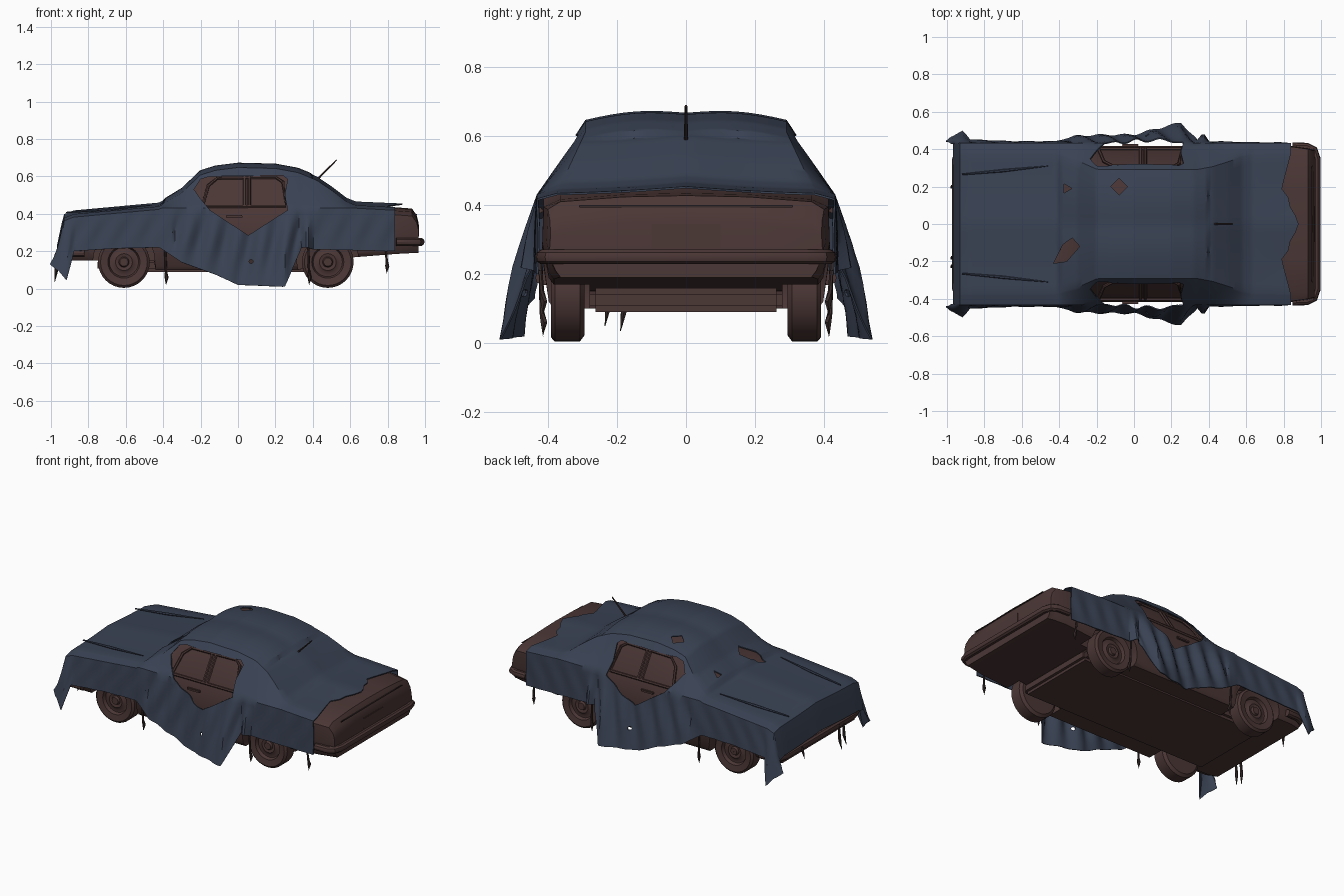
import bpy, bmesh, math
from mathutils import Vector, Matrix

if "Cube" in bpy.data.objects:
    bpy.data.objects.remove(bpy.data.objects["Cube"])


def material(name, rgb):
    m = bpy.data.materials.new(name)
    m.diffuse_color = (*rgb, 1)
    m.use_nodes = True
    m.node_tree.nodes["Principled BSDF"].inputs["Base Color"].default_value = m.diffuse_color
    return m


BLUE = material("tarp_blue", (0.042, 0.055, 0.088))
RUST = material("rust_brown", (0.070, 0.038, 0.036))
DARK = material("dark_brown", (0.040, 0.024, 0.024))


def smooth(ob, angle=35):
    bpy.ops.object.select_all(action='DESELECT')
    ob.select_set(True)
    bpy.context.view_layer.objects.active = ob
    bpy.ops.object.shade_smooth_by_angle(angle=math.radians(angle))


def finish(name, bm, mat):
    bmesh.ops.recalc_face_normals(bm, faces=bm.faces)
    me = bpy.data.meshes.new(name)
    bm.to_mesh(me)
    bm.free()
    ob = bpy.data.objects.new(name, me)
    bpy.context.collection.objects.link(ob)
    if mat:
        me.materials.append(mat)
    smooth(ob)
    return ob


def lerp(a, b, t):
    return a + (b - a) * t


def clamp(t):
    return max(0, min(1, t))


def sample(keys, x):
    # piecewise linear lookup: first column is x
    for a, b in zip(keys, keys[1:]):
        if x <= b[0]:
            return [lerp(p, q, clamp((x - a[0]) / (b[0] - a[0]))) for p, q in zip(a[1:], b[1:])]
    return list(keys[-1][1:])


def skin(bm, rows, closed=False, caps=False):
    rows = [[bm.verts.new(c) for c in r] for r in rows]
    for a, b in zip(rows, rows[1:]):
        for i in range(len(a) if closed else len(a) - 1):
            j = (i + 1) % len(a)
            bm.faces.new((a[i], a[j], b[j], b[i]))
    if caps:
        bm.faces.new(rows[0])
        bm.faces.new(rows[-1])


def prism(poly, axis, lo, hi):
    bm = bmesh.new()
    skin(bm, [[(p[0], d, p[1]) if axis == 'y' else (p[0], p[1], d) for p in poly] for d in (lo, hi)], True, True)
    ob = finish("cutter", bm, None)
    ob.hide_render = True
    return ob


def bake(ob, cutters):
    for c in cutters:
        m = ob.modifiers.new("cut", 'BOOLEAN')
        m.object, m.solver = c, 'EXACT'
    bpy.context.view_layer.update()
    me = bpy.data.meshes.new_from_object(ob.evaluated_get(bpy.context.evaluated_depsgraph_get()))
    ob.modifiers.clear()
    ob.data = me
    for c in cutters:
        bpy.data.objects.remove(c)
    smooth(ob)


def circle(cx, cz, r, n):
    return [(cx + r * math.cos(i * math.tau / n), cz + r * math.sin(i * math.tau / n)) for i in range(n)]


def box(name, c, s, mat):
    bm = bmesh.new()
    bmesh.ops.create_cube(bm, size=1, matrix=Matrix.Translation(c) @ Matrix.Diagonal((*s, 1)))
    bmesh.ops.bevel(bm, geom=bm.edges[:], offset=min(s) / 4, segments=2, affect='EDGES')
    return finish(name, bm, mat)


def rod(name, pts, radii, mat, n=6):
    # tapered tube along a path
    bm = bmesh.new()
    rows = []
    for i, p in enumerate(pts):
        d = (Vector(pts[min(i + 1, len(pts) - 1)]) - Vector(pts[max(i - 1, 0)])).normalized()
        q = d.to_track_quat('Z', 'Y')
        rows.append([Vector(p) + q @ Vector((radii[i] * x, radii[i] * y, 0)) for x, y in circle(0, 0, 1, n)])
    skin(bm, rows, True, True)
    return finish(name, bm, mat)


# shared outline of the car along its length (x, top z)
top = [(-.965, .23), (-.93, .395), (-.88, .415), (-.42, .457), (-.30, .53), (-.20, .625), (-.12, .65), (0, .665),
       (.20, .66), (.32, .638), (.42, .597), (.50, .543), (.58, .482), (.63, .463), (.84, .452), (.93, .445), (.955, .41), (.965, .37)]


def roof_half(z):
    return .375 - .085 * clamp((z - .45) / .18)


# car body: sections follow the outline just under the cloth
bm = bmesh.new()
rows = []
for x in sorted([p[0] for p in top[1:]] + [-.945, -.45, -.44, .335, .345]):
    z = sample(top, x)[0] - .017
    low = .10 if -.445 < x < .34 else .15 + .04 * clamp((x - .4) / .5)
    wr, ws, zs = roof_half(z) - .01, .413 - .02 * clamp((abs(x) - .88) / .08), min(.418, z - .04)
    half = [(wr * .5, z - .004), (wr, z - .018), (ws, zs), (ws + .004, lerp(zs, low, .5)), (ws - .015, low + .02), (ws - .03, low)]
    rows.append([(x, -b, c) for b, c in reversed(half)] + [(x, 0, z)] + [(x, b, c) for b, c in half])
skin(bm, rows, True, True)
body = finish("car_body", bm, RUST)
WHEELS = (("front", -.61), ("rear", .48))
bake(body, [prism(circle(x, .15, .165, 32), 'y', lo, lo + .32) for _, x in WHEELS for lo in (-.6, .28)])
box("underbody", (-.07, 0, .125), (1.36, .56, .07), RUST)

# wheels: turned tyre and hub profile (radius, y)
tyre = [(.001, .385), (.022, .385), (.028, .372), (.045, .376), (.06, .366), (.078, .366), (.086, .386),
        (.125, .392), (.138, .38), (.138, .308), (.12, .295), (.001, .295)]
for end, wx in WHEELS:
    for s in (-1, 1):
        bm = bmesh.new()
        skin(bm, [[(x, s * y, z) for x, z in circle(wx, .142, r, 32)] for r, y in tyre], True)
        finish(f"{end}_wheel", bm, RUST)

# bumpers wrapping round both ends
for sx, xe, z, name in ((1, .976, .25, "rear_bumper"), (-1, .95, .19, "front_bumper")):
    half = [(xe - .13, .415), (xe - .05, .412), (xe - .015, .395), (xe, .35)]
    pts = [(sx * x, -y, z) for x, y in half] + [(sx * x, y, z) for x, y in reversed(half)]
    rod(name, pts, [.022] * len(pts), RUST, 10)

# rear number panel and lid seam
box("rear_panel_plate", (.962, 0, .31), (.014, .20, .07), RUST)
box("rear_lid_seam", (.954, 0, .397), (.008, .62, .006), DARK)

# window frames, pillars and door handles on both sides
for s in (-1, 1):
    def side(x, z):
        return (x, s * (.29 + (.62 - z) * .63), z)
    for x0 in (.035, .06):
        rod("window_pillar", [side(x0, .60), side(x0, .44)], [.009] * 2, RUST)
    frame = [side(x, z) for x, z in ((-.19, .44), (-.16, .55), (-.11, .59), (.2, .595), (.24, .57), (.255, .44), (-.19, .44))]
    rod("window_frame", frame, [.009] * 7, RUST)
    box("door_handle", (-.02, s * .422, .385), (.09, .014, .016), RUST)

# cloth hem (x, half width, z)
hem = [(-.965, .44, .13), (-.93, .47, .10), (-.90, .50, .04), (-.88, .45, .20), (-.65, .44, .215), (-.42, .44, .22),
       (-.30, .47, .14), (-.12, .475, .075), (0, .475, .02), (.25, .54, .01), (.34, .445, .22), (.37, .485, .22),
       (.40, .44, .21), (.84, .43, .20)]


def rear_edge(y):
    y = abs(y)
    if y < .23:
        return .88 - .10 * y / .23 + .008 * math.sin(y * 60)
    return .80 + .04 * clamp((y - .23) / .15)


# tarp draped over the outline, then torn open
N, M = 8, 144
bm = bmesh.new()
rows = []
for k in range(M + 1):
    x = lerp(-.965, .84, k / M)
    zt = sample(top, x)[0]
    wr = roof_half(zt)
    pts = [(0, zt), (wr, zt - .02), (.43, min(.43, zt - .035)), sample(hem, x)]
    half = []
    for i in range(3 * N + 1):
        part = min(i // N, 2)
        t = i / N - part
        y, z = (lerp(p, q, t) for p, q in zip(pts[part], pts[part + 1]))
        xx = x
        if part == 0:
            z += .014 * math.sin(math.pi * t) * (1 if abs(x) < .4 else -.2)
        if part == 2:
            # folds deepen around the doors, front corners flare
            amp = .016 if -.35 < x < .33 else .004
            y += amp * math.sin(x * 48 + t * 4) * math.sin(math.pi * min(t, .9))
            xx -= .04 * t * clamp((-.88 - x) / .06)
        if x > .66:
            xx = .66 + (x - .66) * (rear_edge(y) - .66) / .18
        half.append((xx, y, z))
    rows.append([(a, -b, c) for a, b, c in reversed(half[1:])] + half)
skin(bm, rows)
tarp = finish("tarp", bm, BLUE)
sol = tarp.modifiers.new("cloth", 'SOLIDIFY')
sol.thickness, sol.offset = .006, 0
window = [(-.235, .53), (-.20, .585), (-.15, .60), (.24, .605), (.265, .585), (.25, .50), (.265, .42),
          (.055, .285), (-.15, .42), (-.20, .48)]
tears = [circle(-.08, .20, .045, 4), circle(-.36, .19, .028, 3),
         [(-.43, -.21), (-.36, -.20), (-.29, -.12), (-.33, -.075), (-.38, -.11)]]
bake(tarp, [prism(window, 'y', -.9, .9)] + [prism(t, 'z', .40, .9) for t in tears]
     + [prism(circle(.07, .145, .011, 8), 'y', lo, lo + .375) for lo in (-.8, .425)])

# hood creases in the cloth
for s in (-1, 1):
    rod("hood_crease", [(-.92, s * .265, .407), (-.70, s * .285, .424), (-.46, s * .31, .446)], [.004, .008, .002], BLUE)

# tattered strips hanging from the hem
for x, z, low in ((-.385, .22, .02), (.38, .25, .02), (.795, .21, .08)):
    for s in (-1, 1):
        pts = [(x - .005, s * .422, z), (x, s * .418, low + .07), (x + .003, s * .412, low + .04), (x, s * .415, low)]
        rod("hanging_strip", pts, [.006, .007, .011, .001], DARK)
for y, low in ((-.18, .035), (-.225, .05), (.20, .12)):
    rod("front_strip", [(-.965, y, .20), (-.972, y, low + .06), (-.98, y - .01, low)], [.006, .010, .001], DARK)

# aerial
rod("aerial", [(.43, 0, .59), (.527, 0, .688)], [.006, .004], DARK)
